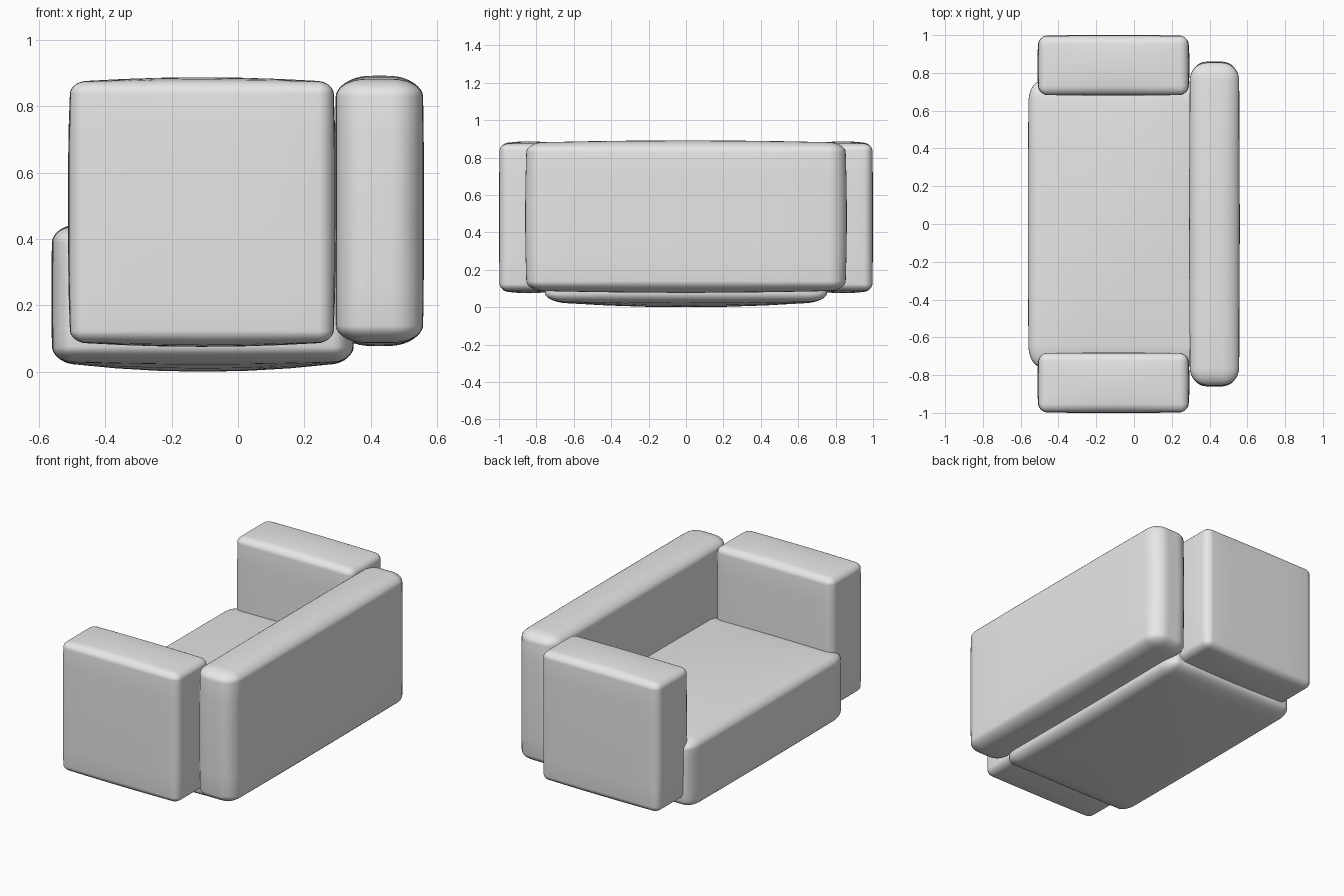
import bpy, bmesh, math
from mathutils import Vector

if "Cube" in bpy.data.objects:
    bpy.data.objects.remove(bpy.data.objects["Cube"])

fabric = bpy.data.materials.new("light_grey_fabric")
fabric.diffuse_color = (0.8, 0.8, 0.8, 1)
fabric.use_nodes = True
fabric.node_tree.nodes["Principled BSDF"].inputs["Base Color"].default_value = fabric.diffuse_color

ROUND = 4   # loops across each rounded edge
FLAT = 6    # loops across each flat face


def axis_stops(half, r):
    """Loop positions along one axis: tight at the rounded ends, even between."""
    edge = [half - r + r * math.tan(math.pi / 4 * i / ROUND) for i in range(1, ROUND + 1)]
    inner = [(half - r) * (2 * i / FLAT - 1) for i in range(FLAT + 1)]
    return [-e for e in reversed(edge)] + inner + edge


def cushion(name, lo, hi, radius, bulge):
    """Padded box with elliptical edge rounding and faces swelling by bulge."""
    lo, hi, bulge = Vector(lo), Vector(hi), Vector(bulge)
    centre = (lo + hi) / 2
    half = (hi - lo) / 2 - bulge
    stops = [axis_stops(half[a], radius[a]) for a in range(3)]
    n = len(stops[0]) - 1

    bm = bmesh.new()
    bmesh.ops.create_cube(bm, size=2)
    bmesh.ops.subdivide_edges(bm, edges=bm.edges[:], cuts=n - 1, use_grid_fill=True)
    for v in bm.verts:
        p = Vector([stops[a][round((v.co[a] + 1) / 2 * n)] for a in range(3)])
        core = Vector([max(-half[a] + radius[a], min(half[a] - radius[a], p[a]))
                       for a in range(3)])
        d = Vector([(p[a] - core[a]) / radius[a] for a in range(3)]).normalized()
        q = Vector([core[a] + d[a] * radius[a] for a in range(3)])
        # swell each face towards its middle
        u = [q[a] / half[a] for a in range(3)]
        for a in range(3):
            b, c = (a + 1) % 3, (a + 2) % 3
            swell = max(0, 1 - u[b] ** 2) * max(0, 1 - u[c] ** 4)
            if a == 2:
                swell = max(0, 1 - u[0] ** 2) * max(0, 1 - u[1] ** 2)
            q[a] += bulge[a] * u[a] * swell
        v.co = q + centre
    bmesh.ops.recalc_face_normals(bm, faces=bm.faces[:])
    mesh = bpy.data.meshes.new(name)
    bm.to_mesh(mesh)
    bm.free()
    mesh.materials.append(fabric)
    for f in mesh.polygons:
        f.use_smooth = True
    obj = bpy.data.objects.new(name, mesh)
    bpy.context.collection.objects.link(obj)
    return obj


# Thick seat cushion with a domed top and underside
cushion("seat", (-0.562, -0.757, 0.0), (0.35, 0.757, 0.465),
        (0.06, 0.11, 0.045), (0.004, 0.004, 0.03))

# Backrest along the long side
cushion("backrest", (0.292, -0.86, 0.077), (0.56, 0.86, 0.892),
        (0.09, 0.09, 0.05), (0.004, 0.008, 0.012))

# Matching armrests at both ends
for side, label in ((-1, "front_armrest"), (1, "rear_armrest")):
    y0, y1 = sorted((side * 0.68, side * 1.0))
    cushion(label, (-0.512, y0, 0.075), (0.294, y1, 0.887),
            (0.045, 0.045, 0.035), (0.008, 0.004, 0.014))
